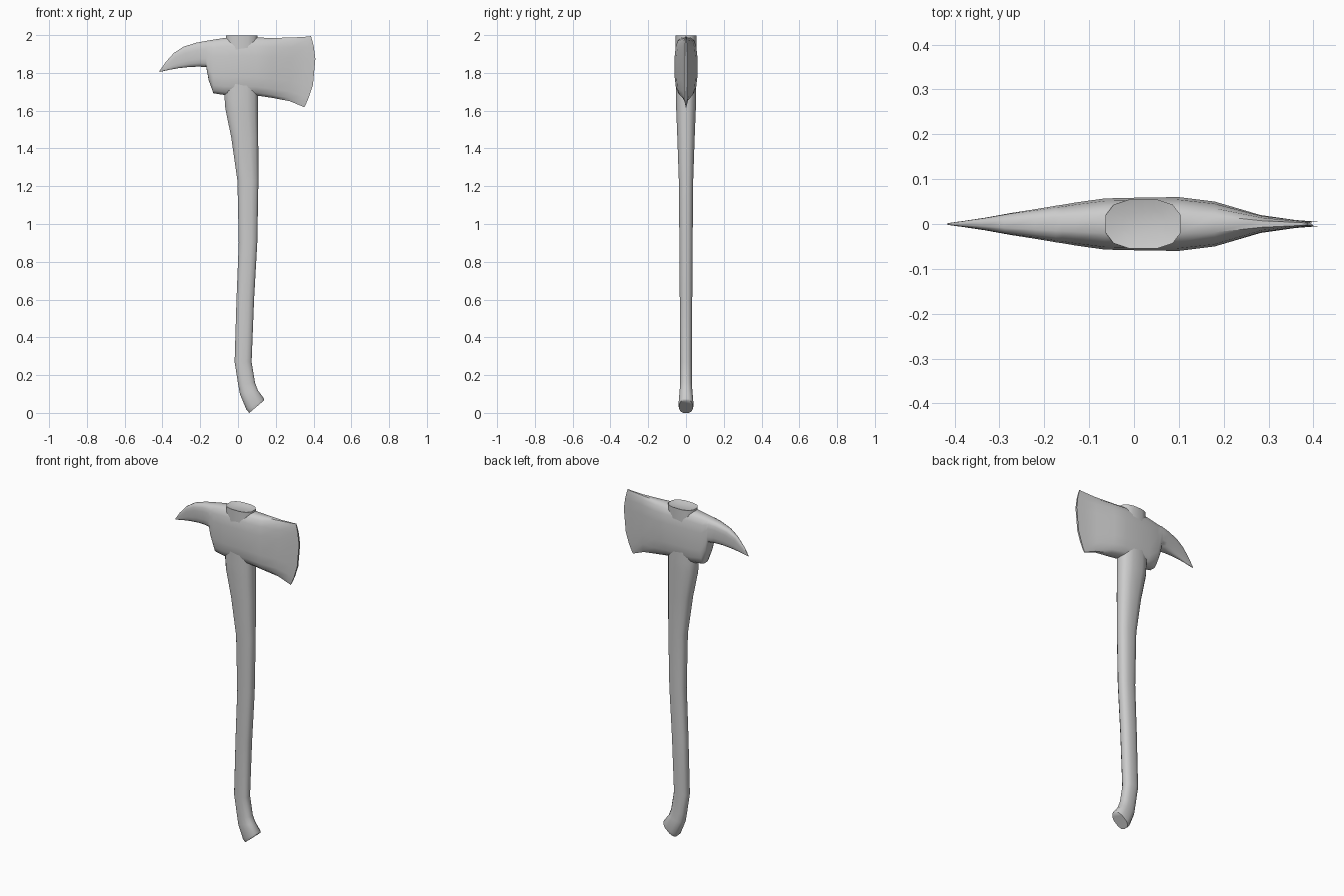
import bpy, bmesh, math

cube = bpy.data.objects.get("Cube")
if cube:
    bpy.data.objects.remove(cube, do_unlink=True)

grey = bpy.data.materials.new("plain_grey")
grey.use_nodes = True
GREY = (0.6, 0.6, 0.6, 1)
grey.diffuse_color = GREY
grey.node_tree.nodes["Principled BSDF"].inputs["Base Color"].default_value = GREY


def section(a, b, half, bulge, sides, power):
    """Rounded section whose long axis runs from a to b in the xz plane."""
    def squash(v):
        return math.copysign(abs(v) ** (2 / power), v)
    angles = [2 * math.pi * (i + 0.5) / sides for i in range(sides)]
    reach = squash(math.cos(angles[0]))
    wide = max(squash(math.sin(t)) for t in angles)
    points = []
    for t in angles:
        u = squash(math.cos(t)) / reach
        f = (1 - u) / 2
        points.append((a[0] + (b[0] - a[0]) * f + bulge * (1 - u * u),
                       half * squash(math.sin(t)) / wide,
                       a[1] + (b[1] - a[1]) * f))
    return points


def loft(name, rings, sides, power, angle):
    bm = bmesh.new()
    loops = [[bm.verts.new(p) for p in section(*r, sides, power)] for r in rings]
    for low, high in zip(loops, loops[1:]):
        for i in range(sides):
            j = (i + 1) % sides
            bm.faces.new((low[i], low[j], high[j], high[i]))
    bm.faces.new(loops[0])
    bm.faces.new(loops[-1])
    bmesh.ops.recalc_face_normals(bm, faces=bm.faces)
    mesh = bpy.data.meshes.new(name)
    bm.to_mesh(mesh)
    bm.free()
    mesh.materials.append(grey)
    obj = bpy.data.objects.new(name, mesh)
    bpy.context.collection.objects.link(obj)
    bpy.ops.object.select_all(action="DESELECT")
    obj.select_set(True)
    bpy.context.view_layer.objects.active = obj
    bpy.ops.object.shade_smooth_by_angle(angle=math.radians(angle))
    return obj


# Handle: back edge, front edge, half thickness, bulge
loft("handle", [
    ((0.06, 0.0), (0.138, 0.066), 0.036, 0),
    ((0.045, 0.016), (0.138, 0.075), 0.039, 0),
    ((0.01, 0.1), (0.105, 0.12), 0.034, 0),
    ((0.001, 0.15), (0.09, 0.16), 0.031, 0),
    ((-0.018, 0.27), (0.072, 0.27), 0.031, 0),
    ((-0.008, 0.6), (0.085, 0.6), 0.033, 0),
    ((0.004, 0.9), (0.102, 0.9), 0.035, 0),
    ((-0.003, 1.23), (0.108, 1.23), 0.038, 0),
    ((-0.036, 1.46), (0.107, 1.46), 0.046, 0),
    ((-0.067, 1.61), (0.105, 1.61), 0.052, 0),
    ((-0.072, 1.68), (0.105, 1.68), 0.054, 0),
    ((-0.063, 1.998), (0.104, 1.998), 0.055, 0),
    ((-0.03, 1.99), (0.07, 1.99), 0.03, 0),
], 12, 2.6, 50)

# Head: top edge, bottom edge, half thickness, bulge, from spike tip to blade
loft("axe_head", [
    ((-0.416, 1.809), (-0.414, 1.805), 0.002, 0),
    ((-0.385, 1.855), (-0.365, 1.816), 0.007, 0),
    ((-0.34, 1.905), (-0.315, 1.825), 0.014, 0),
    ((-0.29, 1.938), (-0.25, 1.832), 0.024, 0),
    ((-0.22, 1.96), (-0.2, 1.833), 0.034, 0),
    ((-0.175, 1.968), (-0.168, 1.83), 0.041, 0),
    ((-0.16, 1.971), (-0.155, 1.76), 0.043, 0),
    ((-0.13, 1.976), (-0.13, 1.692), 0.048, 0),
    ((-0.065, 1.986), (-0.065, 1.682), 0.057, 0),
    ((0.02, 1.99), (0.02, 1.68), 0.059, 0),
    ((0.1, 1.987), (0.1, 1.68), 0.06, 0),
    ((0.18, 1.985), (0.18, 1.668), 0.05, 0),
    ((0.285, 1.987), (0.275, 1.65), 0.02, 0),
    ((0.37, 1.992), (0.335, 1.625), 0.009, 0),
    ((0.386, 1.995), (0.351, 1.618), 0.005, 0.04),
], 16, 3.2, 50)
